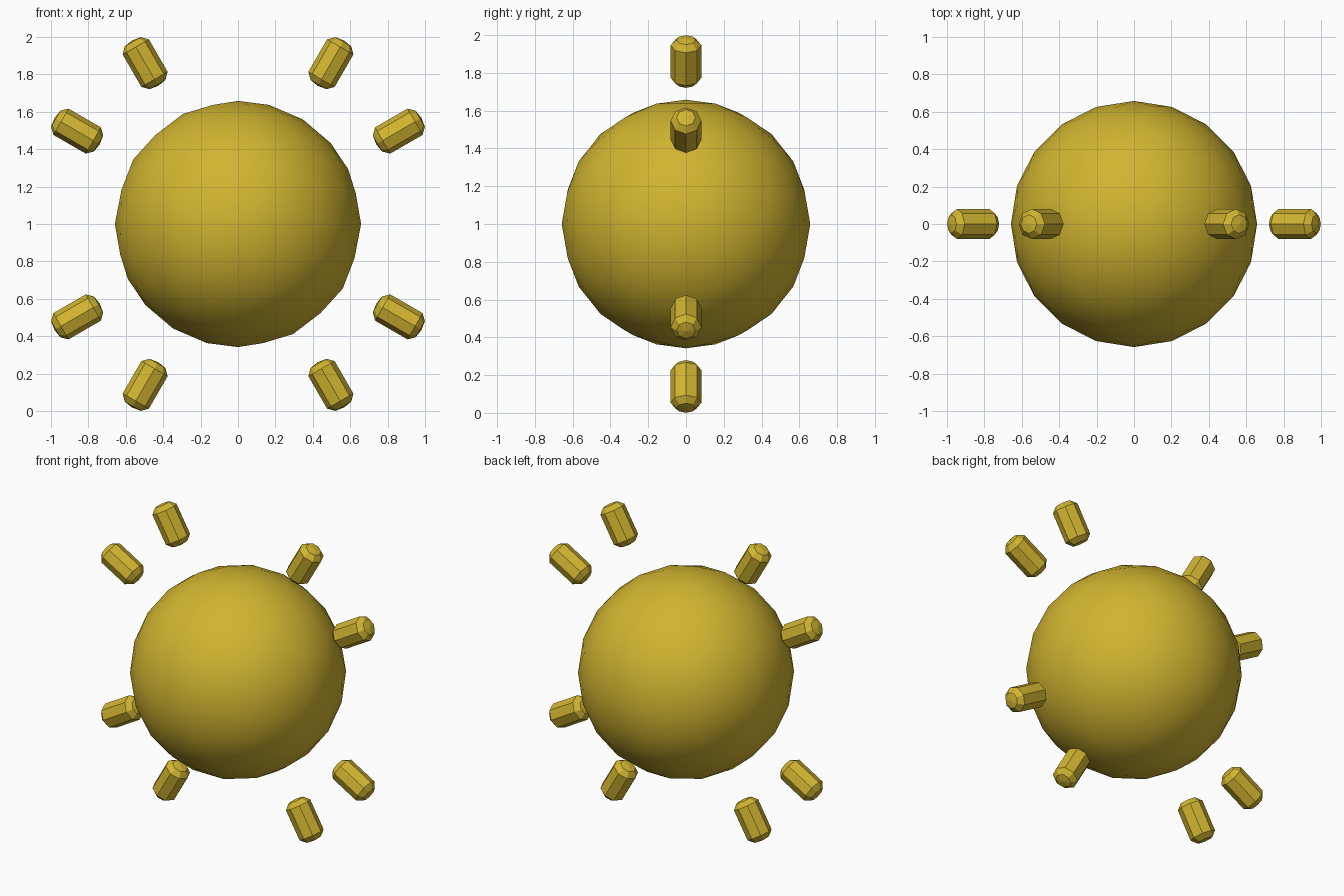
import bpy, bmesh, math
from mathutils import Matrix

cube = bpy.data.objects.get("Cube")
if cube:
    bpy.data.objects.remove(cube, do_unlink=True)

# Golden yellow shared by every part
COLOUR = (0.64, 0.46, 0.03, 1.0)
gold = bpy.data.materials.new("golden_yellow")
gold.use_nodes = True
gold.diffuse_color = COLOUR
bsdf = next(n for n in gold.node_tree.nodes if n.type == 'BSDF_PRINCIPLED')
bsdf.inputs["Base Color"].default_value = COLOUR
bsdf.inputs["Roughness"].default_value = 0.6

CENTRE_Z = 1.0
RAY_DISTANCE = 0.993

# Sun ball
bpy.ops.mesh.primitive_ico_sphere_add(subdivisions=3, radius=0.658,
                                      location=(0, 0, CENTRE_Z))
ball = bpy.context.object
ball.name = "sun_ball"
ball.data.materials.append(gold)
bpy.ops.object.shade_smooth_by_angle(angle=math.radians(40))


def make_ray_mesh():
    """Eight-sided rounded bar along z, with an edge facing front and back."""
    half = [(0.05, 0.132), (0.081, 0.10)]
    profile = half + [(r, -z) for r, z in reversed(half)]
    bm = bmesh.new()
    rings = [[bm.verts.new((r * math.cos(i * math.pi / 4),
                            r * math.sin(i * math.pi / 4), z))
              for i in range(8)] for r, z in profile]
    for upper, lower in zip(rings, rings[1:]):
        for i in range(8):
            j = (i + 1) % 8
            bm.faces.new((upper[i], lower[i], lower[j], upper[j]))
    # Slightly pointed end caps
    for ring, z in ((rings[0], 0.14), (rings[-1], -0.14)):
        tip = bm.verts.new((0, 0, z))
        for i in range(8):
            bm.faces.new((ring[i], ring[(i + 1) % 8], tip))
    bmesh.ops.recalc_face_normals(bm, faces=bm.faces)
    mesh = bpy.data.meshes.new("ray")
    bm.to_mesh(mesh)
    bm.free()
    mesh.materials.append(gold)
    return mesh


# Rays around the ball, leaving out the four axis directions
ray_mesh = make_ray_mesh()
for degrees in (30, 60, 120, 150, 210, 240, 300, 330):
    a = math.radians(degrees)
    ray = bpy.data.objects.new(f"ray_{degrees}", ray_mesh)
    ray.matrix_world = (
        Matrix.Translation((RAY_DISTANCE * math.cos(a), 0,
                            CENTRE_Z + RAY_DISTANCE * math.sin(a)))
        @ Matrix.Rotation(math.pi / 2 - a, 4, 'Y'))
    bpy.context.collection.objects.link(ray)
